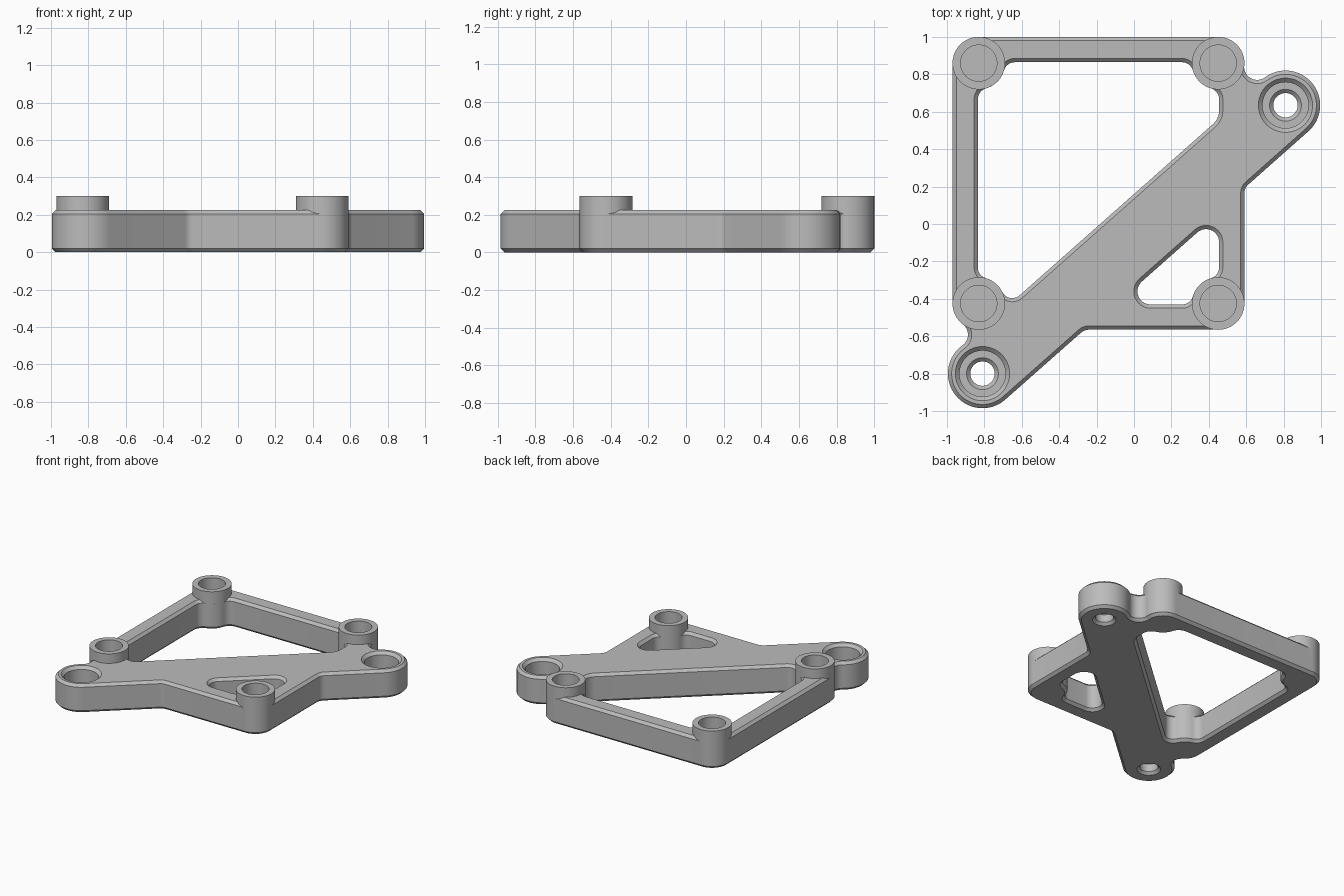
import bpy, bmesh, math
from mathutils import Vector

if "Cube" in bpy.data.objects:
    bpy.data.objects.remove(bpy.data.objects["Cube"], do_unlink=True)

H, CH = 0.225, 0.02          # plate thickness, edge chamfer
POST_R, FIL = 0.14, 0.06     # standoff radius, fillet beside it
LUG_R, NECK = 0.185, 0.07    # mounting lug radius, fillet beside it

grey = bpy.data.materials.new("grey")
grey.use_nodes = True
grey.diffuse_color = (0.5, 0.5, 0.5, 1)
grey.node_tree.nodes["Principled BSDF"].inputs["Base Color"].default_value = (0.5, 0.5, 0.5, 1)


def rounded(corners):
    """Round every (x, y, radius) corner of a closed polygon."""
    pts, n = [], len(corners)
    for i, (x, y, r) in enumerate(corners):
        p = Vector((x, y))
        a = (Vector(corners[i - 1][:2]) - p).normalized()
        b = (Vector(corners[(i + 1) % n][:2]) - p).normalized()
        half = a.angle(b) / 2
        centre = p + (a + b).normalized() * (r / math.sin(half))
        start = p + a * (r / math.tan(half)) - centre
        end = p + b * (r / math.tan(half)) - centre
        sweep = start.angle_signed(end)
        steps = max(4, round(abs(sweep) * r / 0.011))
        for k in range(steps + 1):
            t = -sweep * k / steps
            c, s = math.cos(t), math.sin(t)
            q = centre + Vector((start.x * c - start.y * s, start.x * s + start.y * c))
            if not pts or (q - pts[-1]).length > 0.004:
                pts.append(q)
    if (pts[0] - pts[-1]).length < 0.004:
        pts.pop()
    return pts


def bulge(cx, cy, sx, sy):
    """Corner of an opening wrapped around a standoff, vertical wall first."""
    return [(cx - sx * 0.005, cy + sy * 0.148, FIL),
            (cx + sx * 0.113, cy + sy * 0.113, POST_R),
            (cx + sx * 0.148, cy - sy * 0.005, FIL)]


def lathe(name, profile, x, y, segs=72):
    """Closed solid of revolution from (radius, z) points."""
    bm = bmesh.new()
    rings = [[bm.verts.new((x + r * math.cos(2 * math.pi * k / segs),
                            y + r * math.sin(2 * math.pi * k / segs), z))
              for k in range(segs)] for r, z in profile]
    for lo, hi in zip(rings, rings[1:]):
        for k in range(segs):
            j = (k + 1) % segs
            bm.faces.new((lo[k], lo[j], hi[j], hi[k]))
    bm.faces.new(rings[0][::-1])
    bm.faces.new(rings[-1])
    bmesh.ops.recalc_face_normals(bm, faces=bm.faces)
    me = bpy.data.meshes.new(name)
    bm.to_mesh(me)
    bm.free()
    me.materials.append(grey)
    ob = bpy.data.objects.new(name, me)
    bpy.context.collection.objects.link(ob)
    return ob


def boolean(target, tool, operation):
    mod = target.modifiers.new(operation.lower(), 'BOOLEAN')
    mod.operation, mod.object, mod.solver = operation, tool, 'EXACT'
    bpy.ops.object.select_all(action='DESELECT')
    bpy.context.view_layer.objects.active = target
    target.select_set(True)
    bpy.ops.object.modifier_apply(modifier=mod.name)
    bpy.data.objects.remove(tool, do_unlink=True)


XL, XR, YB, YT = -0.83, 0.45, -0.425, 0.86    # standoff positions
LUGS = [(0.81, 0.635), (-0.81, -0.80)]

# Plate outline: square frame with a lug at each end of the diagonal arm
outline = [
    (XL - POST_R, YT + POST_R, POST_R), (0.605, YT + POST_R, POST_R),
    (0.572, 0.688, NECK), (0.841, 0.89, LUG_R), (1.066, 0.614, LUG_R),
    (XR + POST_R, 0.192, FIL), (XR + POST_R, YB - POST_R, POST_R), (-0.265, YB - POST_R, FIL),
    (-0.771, -1.012, LUG_R), (-0.979, -0.934, LUG_R), (-1.008, -0.713, LUG_R),
    (-0.839, -0.594, NECK), (XL - POST_R, -0.4945, POST_R)]

# Large opening above the arm
window = (bulge(XL, YT, 1, -1) + bulge(XR, YT, -1, -1)[::-1]
          + [(XR + 0.005, 0.563, 0.1), (-0.67, -0.433, FIL),
             (XL + 0.098, YB + 0.1175, POST_R), (XL - 0.005, YB + 0.148, FIL)])

# Small triangular opening below the arm
triangle = ([(XR + 0.005, 0.058, 0.07)] + bulge(XR, YB, -1, 1)
            + [(-0.096, YB - 0.005, 0.07)])

# Chamfered plate from a filled flat curve
curve = bpy.data.curves.new("bracket", 'CURVE')
curve.dimensions, curve.fill_mode = '2D', 'BOTH'
curve.extrude, curve.bevel_depth = H / 2 - CH, CH
curve.bevel_resolution, curve.offset = 0, -CH
for loop in (outline, window, triangle):
    pts = rounded(loop)
    spline = curve.splines.new('POLY')
    spline.points.add(len(pts) - 1)
    for sp, p in zip(spline.points, pts):
        sp.co = (p.x, p.y, 0, 1)
    spline.use_cyclic_u = True
plate = bpy.data.objects.new("bracket", curve)
bpy.context.collection.objects.link(plate)
bpy.ops.object.select_all(action='DESELECT')
bpy.context.view_layer.objects.active = plate
plate.select_set(True)
bpy.ops.object.convert(target='MESH')
plate = bpy.context.view_layer.objects.active
bm = bmesh.new()
bm.from_mesh(plate.data)
bmesh.ops.translate(bm, verts=bm.verts, vec=(0, 0, H / 2))
bmesh.ops.remove_doubles(bm, verts=bm.verts, dist=0.0005)
bmesh.ops.recalc_face_normals(bm, faces=bm.faces)
bm.to_mesh(plate.data)
bm.free()
plate.data.materials.clear()
plate.data.materials.append(grey)

# Standoffs with blind holes
for x in (XL, XR):
    for y in (YB, YT):
        boolean(plate, lathe("standoff", [(0.1405, CH), (0.1405, 0.3)], x, y), 'UNION')
        boolean(plate, lathe("blind_hole", [(0.097, 0.08), (0.097, 0.4)], x, y), 'DIFFERENCE')

# Counterbored, chamfered screw holes in the lugs
bore = [(0.105, -CH), (0.065, CH), (0.065, 0.08), (0.085, 0.1),
        (0.123, 0.1), (0.123, H - 0.022), (0.167, H + 0.022)]
for x, y in LUGS:
    boolean(plate, lathe("screw_hole", bore, x, y), 'DIFFERENCE')

bpy.ops.object.select_all(action='DESELECT')
bpy.context.view_layer.objects.active = plate
plate.select_set(True)
bpy.ops.object.shade_smooth_by_angle(angle=math.radians(30))
